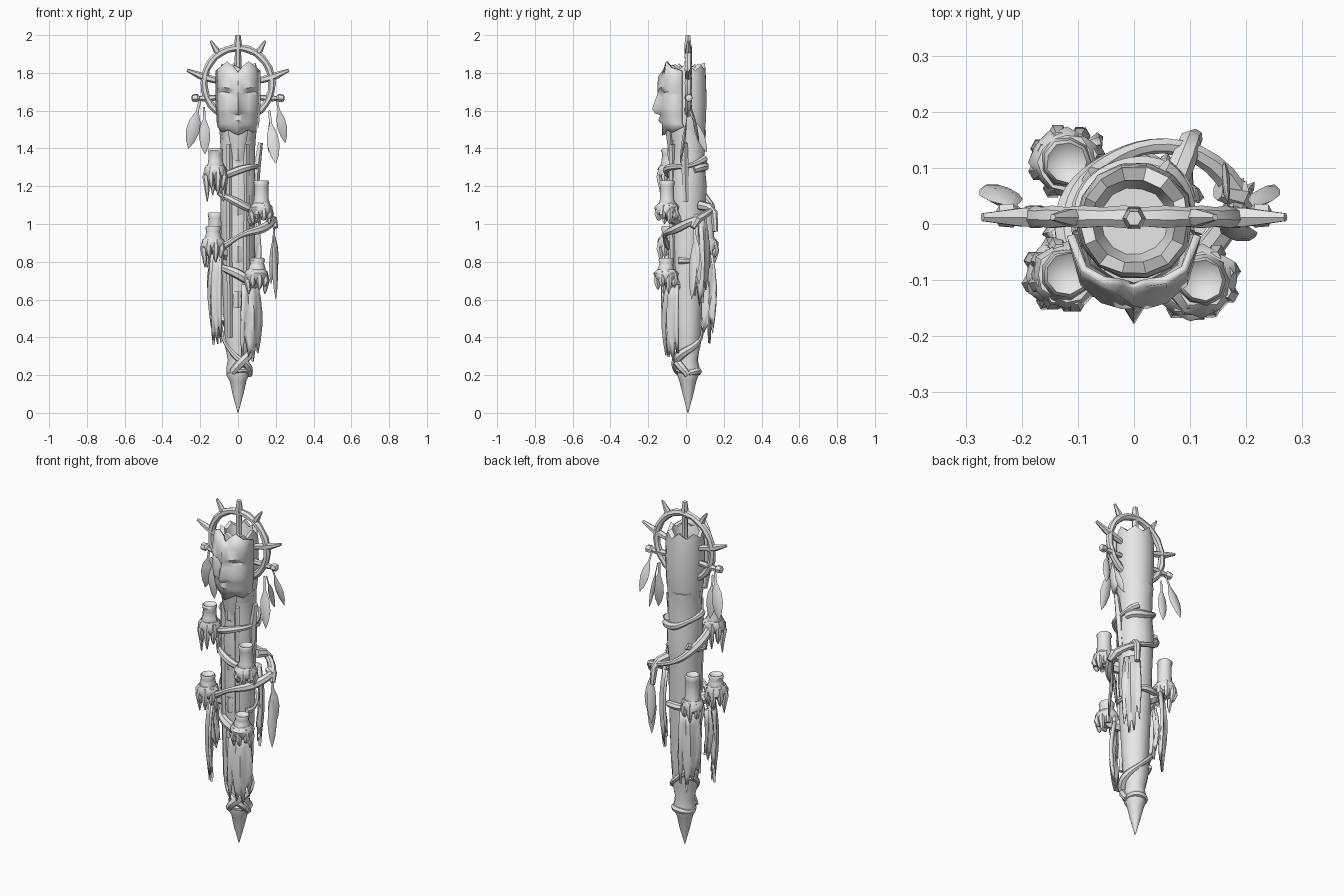
import bpy, bmesh, random
from math import sin, cos, pi, radians
from mathutils import Vector

random.seed(4)
cube = bpy.data.objects.get("Cube")
if cube:
    bpy.data.objects.remove(cube)

grey = bpy.data.materials.new("light_grey")
grey.use_nodes = True
tone = (0.8, 0.8, 0.8, 1)
grey.diffuse_color = tone
grey.node_tree.nodes["Principled BSDF"].inputs["Base Color"].default_value = tone
parts = []


def make(name, verts, faces, thick=0):
    bm = bmesh.new()
    vs = [bm.verts.new(v) for v in verts]
    for f in faces:
        bm.faces.new([vs[i] for i in f])
    bmesh.ops.recalc_face_normals(bm, faces=bm.faces)
    mesh = bpy.data.meshes.new(name)
    bm.to_mesh(mesh)
    bm.free()
    mesh.materials.append(grey)
    ob = bpy.data.objects.new(name, mesh)
    bpy.context.collection.objects.link(ob)
    if thick:
        mod = ob.modifiers.new("thickness", 'SOLIDIFY')
        mod.thickness = thick
        mod.offset = 0
    parts.append(ob)


def loft(name, rings):
    n = len(rings[0])
    faces = [(k*n + i, k*n + (i+1) % n, (k+1)*n + (i+1) % n, (k+1)*n + i)
             for k in range(len(rings) - 1) for i in range(n)]
    last = (len(rings) - 1) * n
    faces += [tuple(range(n)), tuple(range(last, last + n))]
    make(name, [p for r in rings for p in r], faces)


def ring(x, y, z, r, n=16, rough=0, jag=0):
    out = []
    for i in range(n):
        a, q = 2*pi*i/n, r * (1 + random.uniform(-rough, rough))
        out.append((x + q*cos(a), y + q*sin(a), z + jag * (-1)**i * random.uniform(.3, 1)))
    return out


def tube(name, pts, radii, n=7, flat=1, side=(1, 0, 0)):
    pts = [Vector(p) for p in pts]
    u, rings = Vector(side), []
    for k, p in enumerate(pts):
        t = (pts[min(k+1, len(pts)-1)] - pts[max(k-1, 0)]).normalized()
        u = u - t * u.dot(t)
        if u.length < .01:
            u = t.orthogonal()
        u.normalize()
        w = t.cross(u)
        rings.append([p + radii[k] * (u*cos(2*pi*i/n) + w*flat*sin(2*pi*i/n)) for i in range(n)])
    loft(name, rings)


def polar(deg, r, z):
    return Vector((r*cos(radians(deg)), .01 + r*sin(radians(deg)), z))


# Vines hug the pole at mid length by the given dip
def vine(name, a0, a1, z0, z1, r0, r1, thick=.02, dip=0, steps=20):
    pts, radii = [], []
    for i in range(steps + 1):
        t = i / steps
        wave = .004 * sin(9*t + a0)
        pts.append(polar(a0 + (a1-a0)*t, r0 + (r1-r0)*t + wave - dip*sin(pi*t), z0 + (z1-z0)*t + 2*wave))
        radii.append(thick * (.9 + .25*sin(7*t)))
    tube(name, pts, radii)


# Pole: sharpened stake with a collar
stake = [(0, .002), (.1, .029), (.17, .045), (.2, .06), (.24, .06), (.28, .052), (.36, .068),
         (.5, .073), (.7, .083), (.9, .088), (1.1, .092), (1.2, .098), (1.3, .094), (1.42, .09), (1.5, .095)]
loft("pole", [ring(0, .01, z, r, 14, .05) for z, r in stake])

# Hollow, splintered head at the top of the pole
shell = [(1.44, .088, 0), (1.52, .1, 0), (1.65, .106, 0), (1.78, .104, 0),
         (1.83, .097, .025), (1.83, .076, .02), (1.77, .06, 0)]
loft("head_shell", [ring(0, .005, z, r, 14, .03, j) for z, r, j in shell])

# Mask: rows of depth from the centre line outwards, mirrored
columns = (0, .02, .055, .09, .113)
rows = [(1.84, 1, (11, 10.5, 10, 8, 2)), (1.78, 1, (14, 12.5, 11, 9, 2)),
        (1.71, 1, (14, 14.5, 13.5, 10.5, 2)), (1.685, 1, (14.5, 12, 10.5, 9, 2)),
        (1.66, 1, (15.5, 13, 11.5, 9.5, 2)), (1.61, .98, (17.2, 13.5, 12, 9.5, 2)),
        (1.59, .97, (16, 13, 12, 9.5, 2)), (1.58, .96, (13, 12.5, 11.5, 9, 2)),
        (1.55, .95, (14, 13, 11, 8.5, 2)), (1.53, .93, (12, 11.5, 10.5, 8, 2)),
        (1.48, .9, (12, 11, 9.5, 7, 1))]
verts = []
for k, (z, wide, depth) in enumerate(rows):
    for c in range(-4, 5):
        m = abs(c)
        lift = (-.04, -.01, .02, -.01, -.03)[m] if k == 0 else 0
        lift += .006*m if 1 < k < 5 else 0
        lift += (-.01, 0, .02, .005, .035)[m] if k == len(rows) - 1 else 0
        verts.append(((1 if c > 0 else -1) * columns[m] * wide, -depth[m] / 100, z + lift))
make("mask", verts, [(k*9 + i, k*9 + i + 1, k*9 + i + 10, k*9 + i + 9)
                     for k in range(len(rows) - 1) for i in range(8)], .014)
tube("brow_gem", [(0, -.12, 1.79), (0, -.133, 1.75), (0, -.14, 1.7)], [.004, .032, .003], 4, .6)

# Carved front: two rails with small blocks between them
for s, label in ((1, "left"), (-1, "right")):
    tube(label + "_rail", [(s*.042, -.056, .4), (s*.045, -.07, .9), (s*.045, -.073, 1.42)],
         [.014, .017, .017], 4)
for k, z in enumerate((.6, .84, 1.09, 1.38)):
    tube("carved_block_%d" % k, [(0, -.063 - .01*z, z - .04), (0, -.072 - .01*z, z),
                                 (0, -.063 - .01*z, z + .04)], [.03, .022, .03], 4, .6)
tube("neck_block", [(0, -.06, 1.3), (0, -.08, 1.41), (0, -.085, 1.5)], [.028, .04, .055], 6, .5)
tube("left_splint", [(.09, 0, 1.12), (.1, -.005, 1.3), (.118, -.005, 1.43)], [.016, .02, .014], 5)

# Halo hoop with pegs and thorns
hoop = [(.18*cos(radians(a)), .012, 1.745 + .188*sin(radians(a))) for a in range(-60, 241, 12)]
tube("halo_hoop", hoop, [.018 + .003*(i % 2) for i in range(len(hoop))], 7, 1, (0, 1, 0))
tube("top_peg", [(0, .01, 1.79), (0, .01, 1.92), (0, .01, 1.94), (0, .01, 2)],
     [.018, .017, .022, .014], 6)
for s, label in ((1, "left"), (-1, "right")):
    tube(label + "_upper_thorn", [(s*.09, .012, 1.89), (s*.115, .012, 1.92), (s*.145, .012, 1.97)],
         [.012, .017, .006], 6)
    tube(label + "_long_thorn", [(s*.08, .012, 1.75), (s*.17, .012, 1.775), (s*.2, .012, 1.785),
                                 (s*.27, .012, 1.815)], [.014, .02, .019, .008], 6)
    tube(label + "_rod", [(s*.08, .01, 1.67), (s*.18, .015, 1.665), (s*.205, .015, 1.665),
                          (s*.215, .015, 1.667), (s*.24, .015, 1.667), (s*.245, .015, 1.667)],
         [.014, .018, .012, .022, .02, .01], 6)


def feather(name, a, b, width, side=(1, 0, 0)):
    a, b = Vector(a), Vector(b)
    tube(name, [a.lerp(b, t) for t in (0, .25, .45, .65, .85, 1)],
         [width*q for q in (.2, .22, .85, 1, .65, .05)], 6, .35, side)


feather("right_outer_feather", (-.2, .02, 1.66), (-.262, .07, 1.4), .036)
feather("right_inner_feather", (-.18, .01, 1.62), (-.175, .03, 1.37), .03)
feather("left_outer_feather", (.205, .02, 1.66), (.25, .07, 1.43), .026)
feather("left_inner_feather", (.165, .01, 1.6), (.2, -.03, 1.32), .033)
feather("left_back_feather", (.17, .02, 1.6), (.16, .11, 1.38), .022, (0, 1, 0))


# Candles with a wax pool, drips and a bracket
def candle(name, x, y, top, base, drip):
    body = [(base - .03, .03), (base + .01, .05), (base + .04, .039), (top - .03, .037),
            (top - .01, .042), (top, .037), (top - .012, .022)]
    loft(name + "_candle", [ring(x, y, z, r, 9, .05) for z, r in body])
    pool = [(base - .055, .035), (base - .03, .058), (base, .062), (base + .02, .047)]
    loft(name + "_wax_pool", [ring(x, y, z, r, 12, .12) for z, r in pool])
    for k in range(8):
        a = k*pi/4 + .3
        px, py = x + .045*cos(a), y + .045*sin(a)
        low = drip + (base - drip) * (0, .5, .25, .45)[k % 4] * .8
        tube("%s_drip_%d" % (name, k), [(px, py, base + .01), (px + .008*cos(a), py + .008*sin(a), base - .04),
             (px, py, (low + base)/2 - .03), (px, py, low)], [.012, .018, .012, .003], 6)
    tube(name + "_bracket", [(x*.4, y*.4, base - .07), (x*.8, y*.8, base - .05), (x, y, base - .02)],
         [.035, .032, .035])


candle("upper_right", -.12, -.09, 1.4, 1.29, 1.12)
candle("upper_left", .122, -.1, 1.23, 1.09, 1)
candle("middle_right", -.132, -.09, .99, .91, .77)
candle("lower_left", .1, -.105, .82, .74, .63)
candle("back_right", -.12, .11, 1.06, .9, .77)

# Vines wound around the pole
vine("upper_back_vine", 220, 15, 1.27, 1.02, .13, .185, .021, .045)
vine("middle_front_vine", 15, -140, 1.02, .88, .19, .14, .021, .045)
vine("upper_front_vine", -140, 60, 1.26, 1.34, .115, .1, .018)
vine("upper_left_vine", -40, -230, 1.08, 1.2, .12, .1, .019, .01)
vine("lower_front_vine", -45, -225, .69, .84, .115, .105, .023, .015)
vine("back_vine", 130, -30, .86, .8, .115, .09, .018, .01)
vine("crown_vine", 20, 200, 1.28, 1.37, .095, .095, .02)
vine("root_vine", -120, 180, .22, .5, .06, .074, .022, 0, 28)
vine("crossing_root_vine", 0, -210, .2, .42, .058, .07, .019, 0, 24)
vine("collar_vine", 0, 340, .21, .22, .052, .052, .017)
tube("curled_branch", [(.07, .07, 1.1), (.09, .12, 1.09), (.1, .148, 1.06), (.108, .155, .96)],
     [.025, .023, .02, .015])
tube("branch_knot", [(.15, .06, 1.04), (.185, .055, 1.02), (.2, .035, .98)], [.018, .026, .014])


# Torn rags hanging from the vines
def rag(name, deg, r, top, low, width, cols=7):
    out, tang = polar(deg, 1, 0) - polar(deg, 0, 0), polar(deg + 90, 1, 0) - polar(deg, 0, 0)
    verts, n = [], 6
    for i in range(cols):
        s = i/(cols - 1) - .5
        end = low + (top - low) * (.2 * (i % 2) + random.uniform(0, .14) + .3*abs(s))
        for j in range(n):
            t = j/(n - 1)
            push = r + .008*sin(2.2*i + 2*t) - .06*s*s + .012*sin(pi*t)
            verts.append(polar(deg, 0, top + (end - top)*t) + out*push + tang*s*width*(.8 + .25*sin(pi*t)))
    make(name, verts, [(i*n + j, i*n + j + 1, i*n + n + j + 1, i*n + n + j)
                       for i in range(cols - 1) for j in range(n - 1)], .014)


rag("front_left_rag", -53, .115, .68, .21, .13)
rag("front_right_rag", -142, .155, .84, .31, .1)
rag("back_right_rag", 135, .145, .84, .33, .12)
rag("left_rag", 40, .11, 1.03, .53, .1)
rag("right_side_rag", 190, .14, .82, .5, .08)
for k, (x, y, z) in enumerate([(.2, .03, .6), (.175, .07, .68), (.205, .06, .74)]):
    feather("knot_streamer_%d" % k, (.19, .045, 1), (x, y, z), .026, (.6, .8, 0))

# Smooth shading with sharp creases
bpy.ops.object.select_all(action='DESELECT')
for ob in parts:
    ob.select_set(True)
bpy.context.view_layer.objects.active = parts[0]
bpy.ops.object.shade_smooth_by_angle(angle=radians(45))
